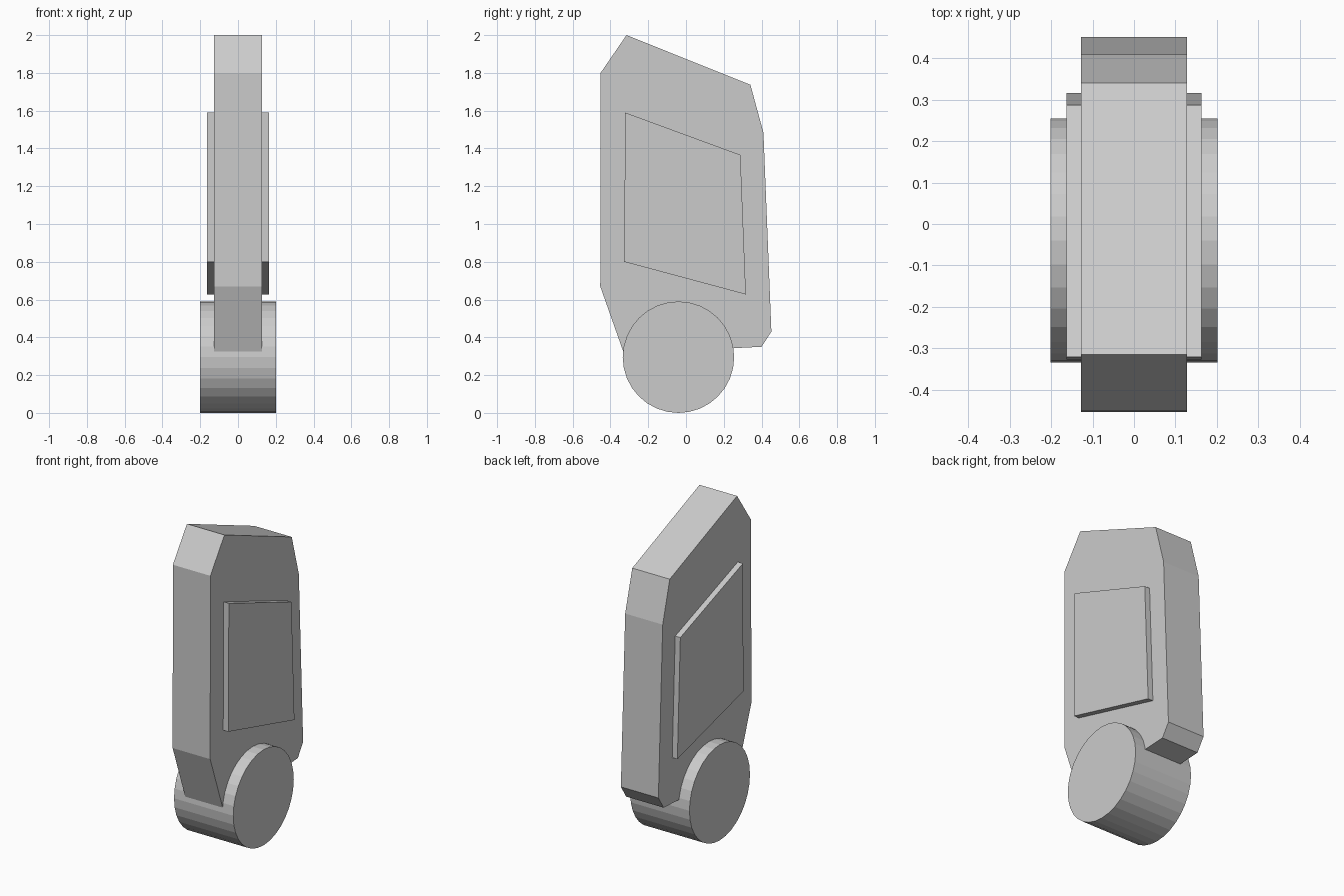
import bpy, bmesh, math
from mathutils import Matrix

default = bpy.data.objects.get("Cube")
if default:
    bpy.data.objects.remove(default, do_unlink=True)

# Single light grey for every part
grey = bpy.data.materials.new("light_grey")
grey.use_nodes = True
colour = (0.6, 0.6, 0.6, 1)
grey.diffuse_color = colour
grey.node_tree.nodes["Principled BSDF"].inputs["Base Color"].default_value = colour


def finish(name, bm):
    """Turn a bmesh into a flat shaded object."""
    bmesh.ops.recalc_face_normals(bm, faces=bm.faces[:])
    mesh = bpy.data.meshes.new(name)
    bm.to_mesh(mesh)
    bm.free()
    mesh.materials.append(grey)
    obj = bpy.data.objects.new(name, mesh)
    bpy.context.collection.objects.link(obj)
    return obj


def slab(name, profile, x0, x1):
    """Extrude a (y, z) side profile from x0 to x1."""
    bm = bmesh.new()
    face = bm.faces.new([bm.verts.new((x0, y, z)) for y, z in profile])
    ext = bmesh.ops.extrude_face_region(bm, geom=[face])
    moved = [v for v in ext["geom"] if isinstance(v, bmesh.types.BMVert)]
    bmesh.ops.translate(bm, verts=moved, vec=(x1 - x0, 0, 0))
    return finish(name, bm)


# Main body with chamfered outline
slab("body", [(-0.32, 0.29), (-0.454, 0.67), (-0.452, 1.80), (-0.315, 2.0),
              (0.341, 1.737), (0.41, 1.483), (0.452, 0.43), (0.40, 0.35),
              (0.20, 0.34)], -0.128, 0.128)

# Raised panel on each side
panel = [(-0.327, 0.80), (-0.322, 1.59), (0.288, 1.366), (0.317, 0.627)]
for side, s in (("left", 1), ("right", -1)):
    slab(side + "_panel", panel, s * 0.12, s * 0.163)

# Pivot drum across the bottom
bm = bmesh.new()
bmesh.ops.create_cone(
    bm, cap_ends=True, segments=32, radius1=0.295, radius2=0.295, depth=0.404,
    matrix=Matrix.Translation((0, -0.04, 0.295)) @ Matrix.Rotation(math.pi / 2, 4, 'Y'))
finish("pivot_drum", bm)
